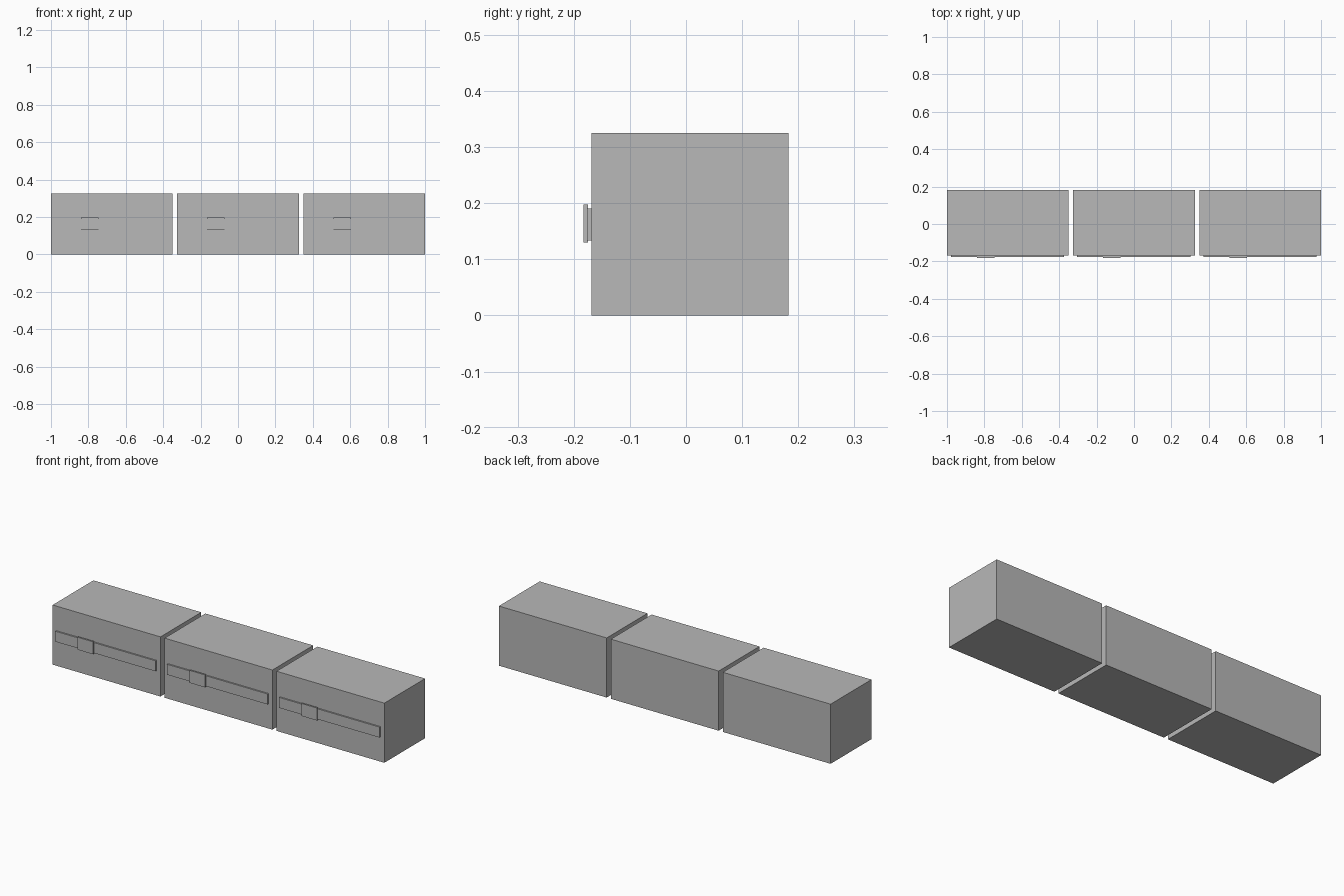
import bpy

if "Cube" in bpy.data.objects:
    bpy.data.objects.remove(bpy.data.objects["Cube"])

grey = bpy.data.materials.new("plain grey")
grey.diffuse_color = (0.48, 0.48, 0.48, 1)
grey.use_nodes = True
grey.node_tree.nodes["Principled BSDF"].inputs["Base Color"].default_value = grey.diffuse_color


def box(name, x0, x1, y0, y1, z0, z1):
    """Add a box spanning the given limits."""
    bpy.ops.mesh.primitive_cube_add(size=1)
    ob = bpy.context.object
    ob.name = name
    size = (x1 - x0, y1 - y0, z1 - z0)
    mid = ((x0 + x1) / 2, (y0 + y1) / 2, (z0 + z1) / 2)
    for v in ob.data.vertices:
        v.co = [c * s + m for c, s, m in zip(v.co, size, mid)]
    ob.data.materials.append(grey)
    return ob


# three identical units in a row, each with a front strip and a raised clip
for i in range(3):
    x = -1 + i * 0.675
    box(f"cabinet_{i + 1}", x, x + 0.65, -0.168, 0.183, 0, 0.325)
    box(f"front_strip_{i + 1}", x + 0.021, x + 0.626, -0.176, -0.166, 0.134, 0.191)
    box(f"clip_{i + 1}", x + 0.16, x + 0.254, -0.183, -0.175, 0.13, 0.198)
